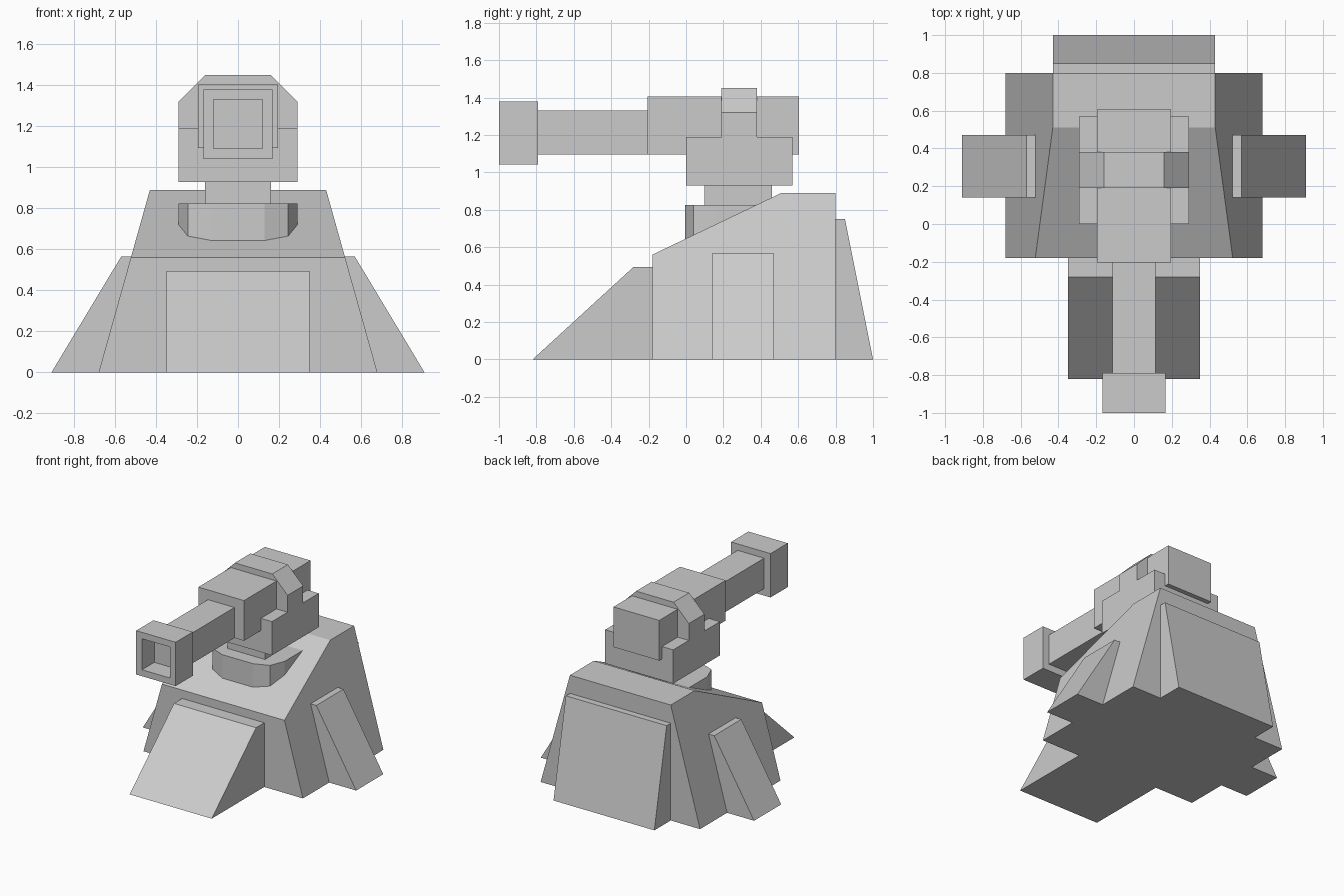
import bpy, bmesh

cube = bpy.data.objects.get("Cube")
if cube:
    bpy.data.objects.remove(cube, do_unlink=True)

grey = bpy.data.materials.new("matte grey")
grey.use_nodes = True
grey.diffuse_color = (0.6, 0.6, 0.6, 1)
grey.node_tree.nodes["Principled BSDF"].inputs["Base Color"].default_value = (0.6, 0.6, 0.6, 1)


def finish(name, bm):
    bmesh.ops.recalc_face_normals(bm, faces=bm.faces[:])
    mesh = bpy.data.meshes.new(name)
    bm.to_mesh(mesh)
    bm.free()
    mesh.materials.append(grey)
    obj = bpy.data.objects.new(name, mesh)
    bpy.context.collection.objects.link(obj)
    return obj


def prism(profile, axis, start, end):
    """Extrude a 2D profile along an axis; the profile uses the other two axes in order."""
    bm = bmesh.new()
    verts = []
    for p in profile:
        co = list(p)
        co.insert(axis, start)
        verts.append(bm.verts.new(co))
    face = bm.faces.new(verts)
    out = bmesh.ops.extrude_face_region(bm, geom=[face])
    for v in out["geom"]:
        if isinstance(v, bmesh.types.BMVert):
            v.co[axis] = end
    return bm


def box(half_x, y0, y1, z0, z1):
    return prism([(y0, z0), (y1, z0), (y1, z1), (y0, z1)], 0, -half_x, half_x)


# Tapered base with a sloping front deck
bm = prism([(-0.18, 0), (0.8, 0), (0.8, 0.89), (0.51, 0.89), (-0.18, 0.56)], 0, -1, 1)
for v in bm.verts:
    v.co.x *= 0.68 - 0.25 * v.co.z / 0.89
finish("base", bm)

# Buttresses around the base
finish("front_ramp", prism([(-0.82, 0), (-0.17, 0), (-0.17, 0.495), (-0.28, 0.495)], 0, -0.35, 0.35))
finish("back_plate", prism([(0.79, 0), (1, 0), (0.85, 0.75), (0.79, 0.75)], 0, -0.43, 0.43))
for side, label in ((1, "left"), (-1, "right")):
    wedge = [(side * x, z) for x, z in ((0.5, 0), (0.91, 0), (0.57, 0.565), (0.5, 0.565))]
    finish(label + "_buttress", prism(wedge, 1, 0.14, 0.47))

# Faceted turntable, partly sunk into the sloping deck
corner = [(0.29, 0.13), (0.245, 0.245), (0.13, 0.29)]
ring = []
for _ in range(4):
    ring += [(x, y + 0.285) for x, y in corner]
    corner = [(-y, x) for x, y in corner]
finish("turntable", prism(ring, 2, 0.6, 0.825))

# Turret neck, body and the chamfered strap over the gun
finish("neck", box(0.16, 0.1, 0.46, 0.8, 0.94))
finish("turret_body", box(0.29, 0, 0.57, 0.93, 1.19))
strap = [(-0.29, 1.18), (0.29, 1.18), (0.29, 1.32), (0.16, 1.45), (-0.16, 1.45), (-0.29, 1.32)]
finish("strap", prism(strap, 1, 0.19, 0.38))

# Gun housing and barrel
finish("gun_housing", box(0.195, -0.205, 0.605, 1.095, 1.405))
finish("barrel", box(0.113, -0.8, -0.2, 1.095, 1.33))

# Muzzle with a square recessed bore
bm = box(0.168, -1, -0.79, 1.042, 1.38)
front = min(bm.faces, key=lambda f: f.calc_center_median().y)
bmesh.ops.recalc_face_normals(bm, faces=bm.faces[:])
bmesh.ops.inset_region(bm, faces=[front], thickness=0.07)
out = bmesh.ops.extrude_discrete_faces(bm, faces=[front])
bmesh.ops.translate(bm, vec=(0, 0.15, 0), verts=out["faces"][0].verts[:])
finish("muzzle", bm)
